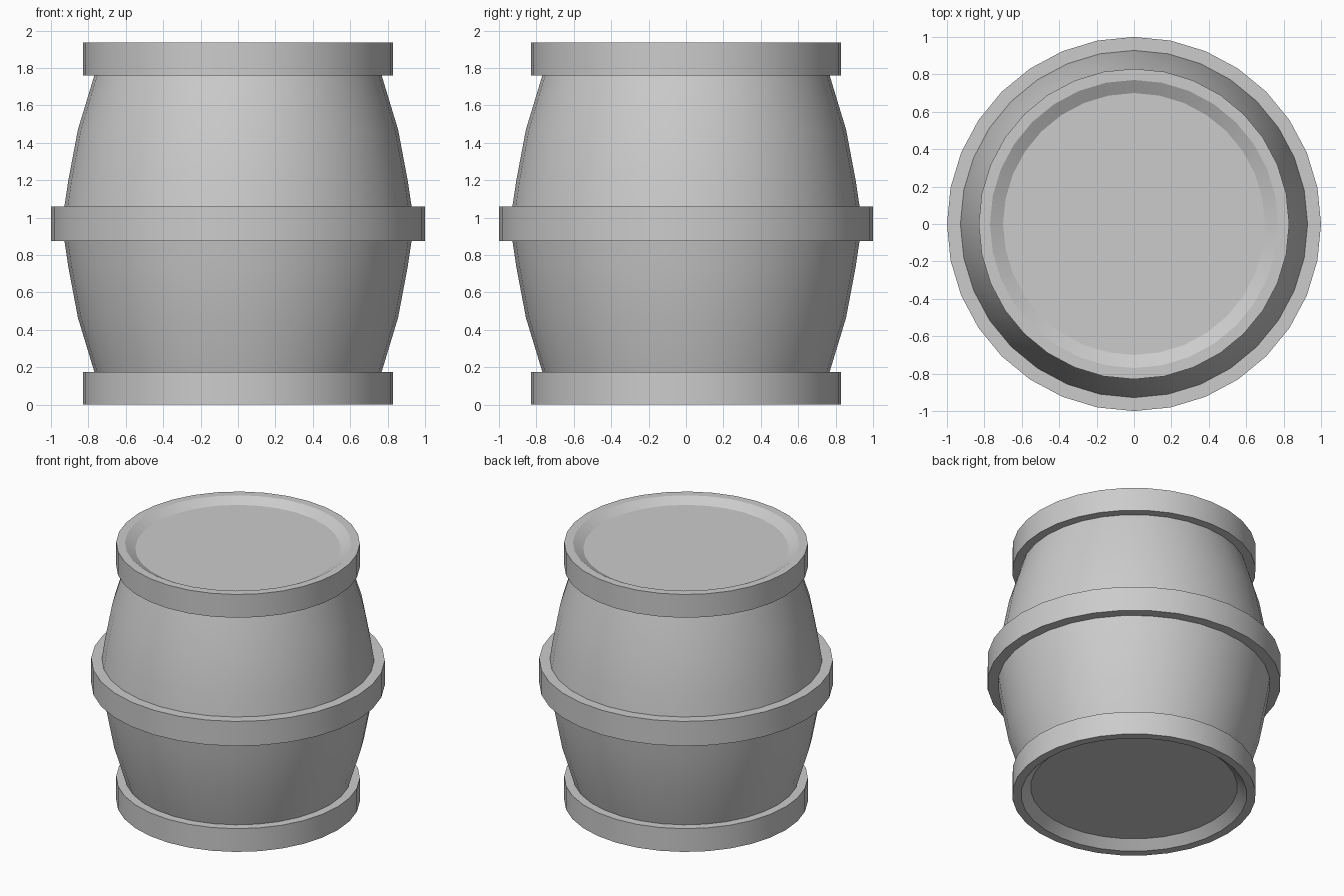
import bpy, bmesh
from math import sin, cos, pi, radians

if "Cube" in bpy.data.objects:
    bpy.data.objects.remove(bpy.data.objects["Cube"])

SIDES = 32


def lathe(name, profile, cap_start=False, cap_end=False):
    """Spin an (r, z) profile, listed bottom-up along the outside, round z."""
    bm = bmesh.new()
    rings = []
    for r, z in profile:
        rings.append([bm.verts.new((r * cos(2 * pi * i / SIDES),
                                    r * sin(2 * pi * i / SIDES), z))
                      for i in range(SIDES)])
    for a, b in zip(rings, rings[1:]):
        for i in range(SIDES):
            j = (i + 1) % SIDES
            bm.faces.new((a[i], a[j], b[j], b[i]))
    if cap_start:
        bm.faces.new(rings[0][::-1])
    if cap_end:
        bm.faces.new(rings[-1])
    mesh = bpy.data.meshes.new(name)
    bm.to_mesh(mesh)
    bm.free()
    obj = bpy.data.objects.new(name, mesh)
    bpy.context.collection.objects.link(obj)
    bpy.ops.object.select_all(action='DESELECT')
    obj.select_set(True)
    bpy.context.view_layer.objects.active = obj
    bpy.ops.object.shade_smooth_by_angle(angle=radians(28))
    return obj


TOP = 1.935
# Bulging side walls: one half profile, mirrored about mid height
upper = [(0.928, 1.06), (0.907, 1.20), (0.856, 1.47), (0.768, 1.76)]
lower = [(r, TOP - z) for r, z in reversed(upper)]
lathe("lower_wall", lower)
lathe("upper_wall", upper)

# Middle hoop
lathe("middle_hoop", [lower[-1], (1.0, lower[-1][1]), (1.0, 1.06), upper[0]])

# End hoops with their recessed heads
lathe("bottom_rim_and_head",
      [(0.705, 0.06), (0.77, 0.0), (0.83, 0.0), (0.83, 0.175), lower[0]],
      cap_start=True)
lathe("top_rim_and_lid",
      [upper[-1], (0.83, 1.76), (0.83, TOP), (0.77, TOP), (0.70, TOP - 0.04)],
      cap_end=True)
